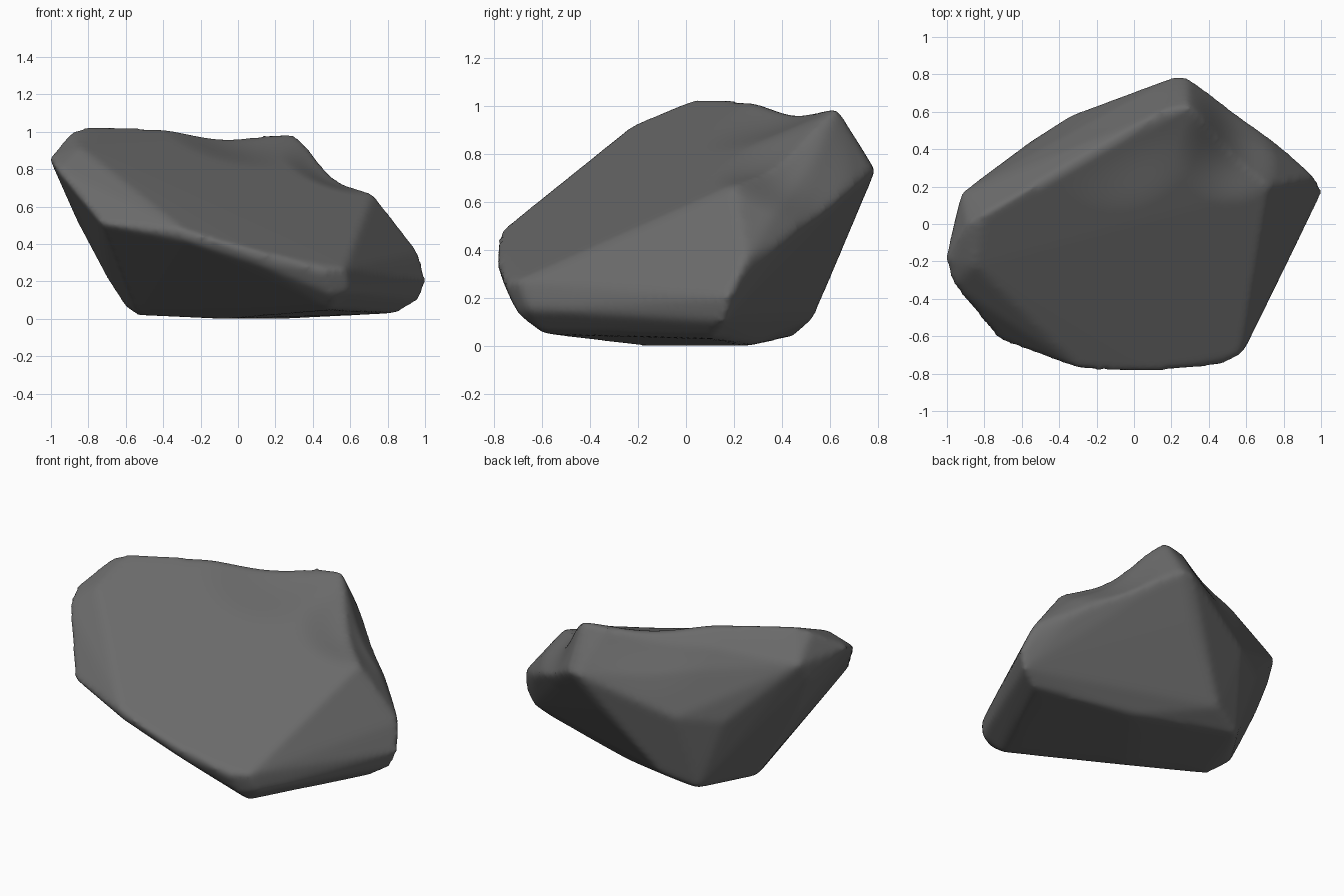
import bpy, bmesh, math
from mathutils import Vector

cube = bpy.data.objects.get("Cube")
if cube:
    bpy.data.objects.remove(cube, do_unlink=True)

# Corners of the boulder, grouped by region
top_rim = [(-1.01, -.2, .86), (-.97, -.33, .8), (-.85, -.22, .92), (-.89, 0, 1.0),
           (-.8, .05, 1.03), (-.3, .32, .98), (.14, .6, 1.0), (.29, .63, .99),
           (.72, .2, .67)]
front_lip = [(-.73, -.62, .51), (-.28, -.78, .47), (-.28, -.765, .42),
             (.1, -.79, .36), (.1, -.775, .3), (.45, -.76, .26), (.57, -.7, .27)]
right_side = [(.6, -.66, .15), (.5, -.7, .13), (.97, .16, .1), (1.01, .18, .2),
              (.97, .25, .35)]
back_side = [(.22, .79, .73), (.29, .785, .73), (.5, .58, .52), (.77, .43, .45),
             (.14, .68, .49), (-.02, .62, .33), (-.33, .585, .52),
             (-.57, .43, .5), (-.92, .17, .86)]
left_edge = [(-.94, .09, .74), (-.85, .08, .5), (-.69, .1, .2)]
base = [(.5, -.6, .05), (-.1, -.18, 0), (-.54, .02, .02), (-.6, .15, .06),
        (-.4, .45, .04), (-.2, .53, .11), (.25, .28, 0), (.85, .12, .03)]

# Rough block enclosing the corners
bm = bmesh.new()
for p in top_rim + front_lip + right_side + back_side + left_edge + base:
    bm.verts.new(p)
bmesh.ops.convex_hull(bm, input=bm.verts)
loose = [v for v in bm.verts if not v.link_faces]
bmesh.ops.delete(bm, geom=loose, context='VERTS')
bmesh.ops.recalc_face_normals(bm, faces=bm.faces)
block_mesh = bpy.data.meshes.new("boulder_block")
bm.to_mesh(block_mesh)
bm.free()
boulder = bpy.data.objects.new("boulder", block_mesh)
bpy.context.collection.objects.link(boulder)

# Even out the surface and wear down the edges
remesh = boulder.modifiers.new("even_surface", 'REMESH')
remesh.mode = 'VOXEL'
remesh.voxel_size = 0.02
worn = boulder.modifiers.new("worn_edges", 'SMOOTH')
worn.factor = 0.5
worn.iterations = 9
graph = bpy.context.evaluated_depsgraph_get()
mesh = bpy.data.meshes.new_from_object(boulder.evaluated_get(graph))
boulder.modifiers.clear()
boulder.data = mesh

# Broad shallow hollows: centre, radius, push
hollows = [((.54, .42, .78), .34, (-.015, -.01, -.06)),
           ((-.06, .45, .98), .42, (0, 0, -.045))]
for v in mesh.vertices:
    for centre, radius, push in hollows:
        t = (v.co - Vector(centre)).length / radius
        if t < 1:
            v.co += Vector(push) * (1 - t * t) ** 2

# Stone colour
stone = bpy.data.materials.new("dark_grey_stone")
stone.use_nodes = True
grey = (0.145, 0.145, 0.145, 1)
stone.diffuse_color = grey
stone.node_tree.nodes["Principled BSDF"].inputs["Base Color"].default_value = grey
mesh.materials.clear()
mesh.materials.append(stone)

bpy.context.view_layer.objects.active = boulder
boulder.select_set(True)
bpy.ops.object.shade_smooth_by_angle(angle=math.radians(60))
